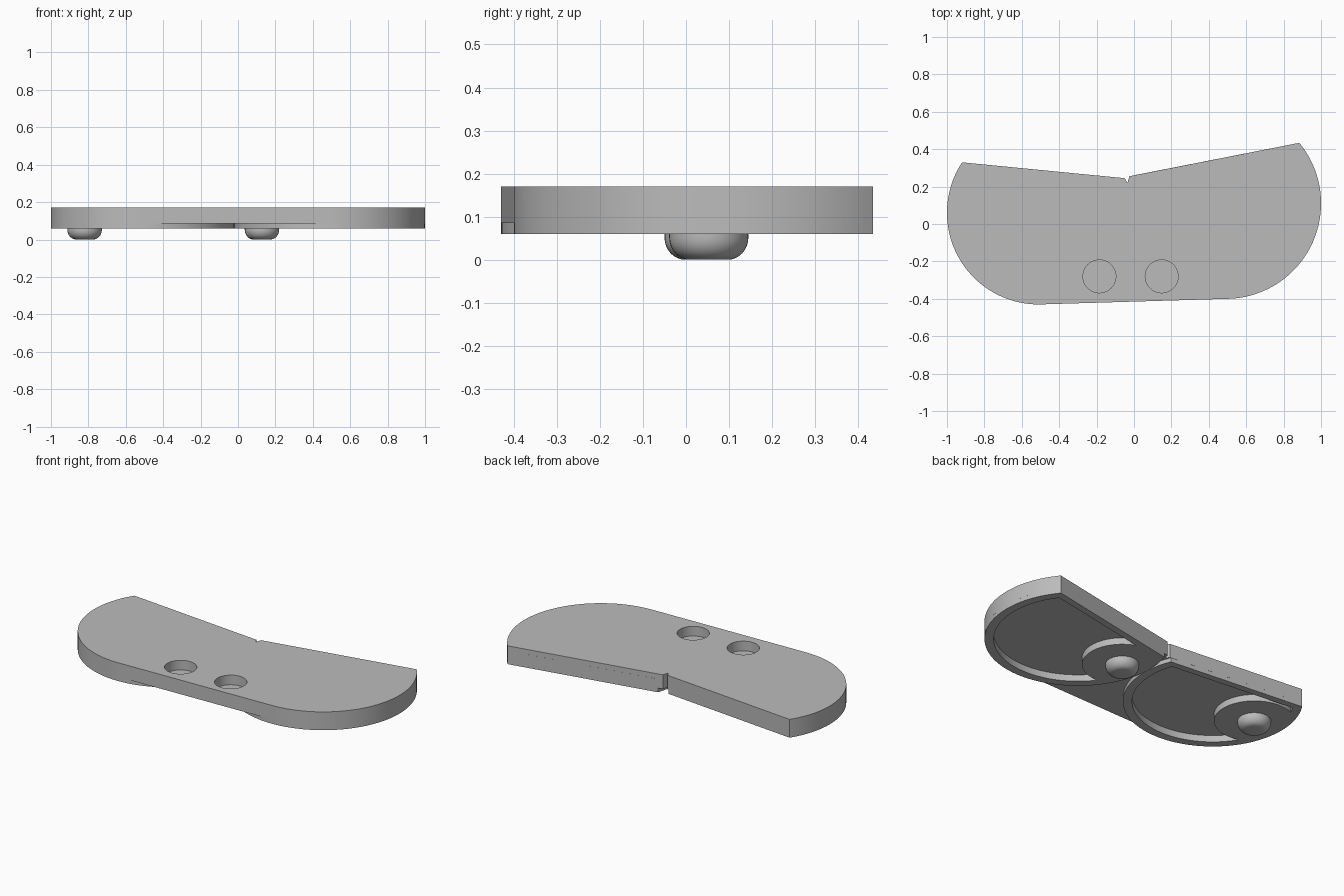
import bpy, bmesh, math
from mathutils import Vector

cube = bpy.data.objects.get("Cube")
if cube:
    bpy.data.objects.remove(cube, do_unlink=True)

grey = bpy.data.materials.new("plain_grey")
grey.use_nodes = True
grey.diffuse_color = (0.5, 0.5, 0.5, 1)
grey.node_tree.nodes["Principled BSDF"].inputs["Base Color"].default_value = (0.5, 0.5, 0.5, 1)

BOTTOM, BRIDGE, FLOOR, TOP = 0.06, 0.085, 0.10, 0.17


def finish(name, bm):
    bmesh.ops.recalc_face_normals(bm, faces=bm.faces)
    mesh = bpy.data.meshes.new(name)
    bm.to_mesh(mesh)
    bm.free()
    mesh.materials.append(grey)
    obj = bpy.data.objects.new(name, mesh)
    bpy.context.collection.objects.link(obj)
    return obj


def prism(name, points, z0, z1):
    bm = bmesh.new()
    face = bm.faces.new([bm.verts.new((x, y, z0)) for x, y in points])
    ext = bmesh.ops.extrude_face_region(bm, geom=[face])
    verts = [v for v in ext["geom"] if isinstance(v, bmesh.types.BMVert)]
    bmesh.ops.translate(bm, verts=verts, vec=(0, 0, z1 - z0))
    return finish(name, bm)


def arc(c, r, a0, a1, n=72):
    angles = [a0 + (a1 - a0) * i / n for i in range(n + 1)]
    return [(c[0] + r * math.cos(a), c[1] + r * math.sin(a)) for a in angles]


def cut_disc(c, r, normal, dist):
    """Disc outline with one side cut off by a straight chord."""
    half = math.acos(dist / r)
    return arc(c, r, normal + half, normal + math.tau - half)


def boolean(target, tool, operation):
    mod = target.modifiers.new(operation.lower(), "BOOLEAN")
    mod.operation = operation
    mod.solver = "EXACT"
    mod.object = tool
    bpy.context.view_layer.objects.active = target
    bpy.ops.object.modifier_apply(modifier=mod.name)
    bpy.data.objects.remove(tool, do_unlink=True)


def smooth(obj, degrees=30):
    bpy.ops.object.select_all(action="DESELECT")
    obj.select_set(True)
    bpy.context.view_layer.objects.active = obj
    bpy.ops.object.shade_smooth_by_angle(angle=math.radians(degrees))


# Each half: centre, radius, direction and distance of its cut, peg position
halves = [
    ((-0.51, 0.06), 0.49, math.radians(84.4), 0.2285, (-0.82, 0.042)),
    ((0.49, 0.11), 0.51, math.radians(101.1), 0.242, (0.128, 0.053)),
]

# Upper plate spanning both halves, with the small notch at the back
(cl, rl, nl, dl, _), (cr, rr, nr, dr, _) = halves
front = math.radians(272)
outline = arc(cl, rl, nl + math.acos(dl / rl), front)
outline += arc(cr, rr, front, nr + math.tau - math.acos(dr / rr))
outline += [(-0.025, 0.255), (-0.035, 0.22), (-0.05, 0.245)]
plate = prism("double_plate", outline, BRIDGE, TOP)

# Lower rims, hollowed underneath except for the round peg pads
for c, r, normal, dist, peg in halves:
    boolean(plate, prism("rim", cut_disc(c, r, normal, dist), BOTTOM, TOP - 0.03), "UNION")
for c, r, normal, dist, peg in halves:
    recess = prism("recess", cut_disc(c, r - 0.05, normal, dist - 0.04), BOTTOM - 0.05, FLOOR)
    pad = prism("pad", arc(peg, 0.22, 0, math.tau * 63 / 64, 63), BOTTOM - 0.1, TOP)
    boolean(recess, pad, "DIFFERENCE")
    boolean(plate, recess, "DIFFERENCE")

# Two blind round holes in the top
for x in (-0.185, 0.148):
    hole = prism("hole", arc((x, -0.28), 0.088, 0, math.tau * 47 / 48, 47), 0.112, TOP + 0.1)
    boolean(plate, hole, "DIFFERENCE")
smooth(plate)

# Rounded pegs under the pads
for side, half in zip(("right", "left"), halves):
    bm = bmesh.new()
    profile = [(0.092, BOTTOM + 0.01)]
    for i in range(9):
        a = math.pi / 2 * i / 8
        profile.append((0.044 + 0.048 * math.cos(a), 0.052 - 0.052 * math.sin(a)))
    profile.append((0, 0))
    verts = [bm.verts.new((r, 0, z)) for r, z in profile]
    edges = [bm.edges.new(pair) for pair in zip(verts, verts[1:])]
    bmesh.ops.spin(bm, geom=verts + edges, cent=(0, 0, 0), axis=(0, 0, 1),
                   angle=math.tau, steps=40)
    bmesh.ops.remove_doubles(bm, verts=bm.verts, dist=0.0001)
    peg = finish(side + "_peg", bm)
    peg.location = Vector((*half[4], 0))
    smooth(peg, 40)
